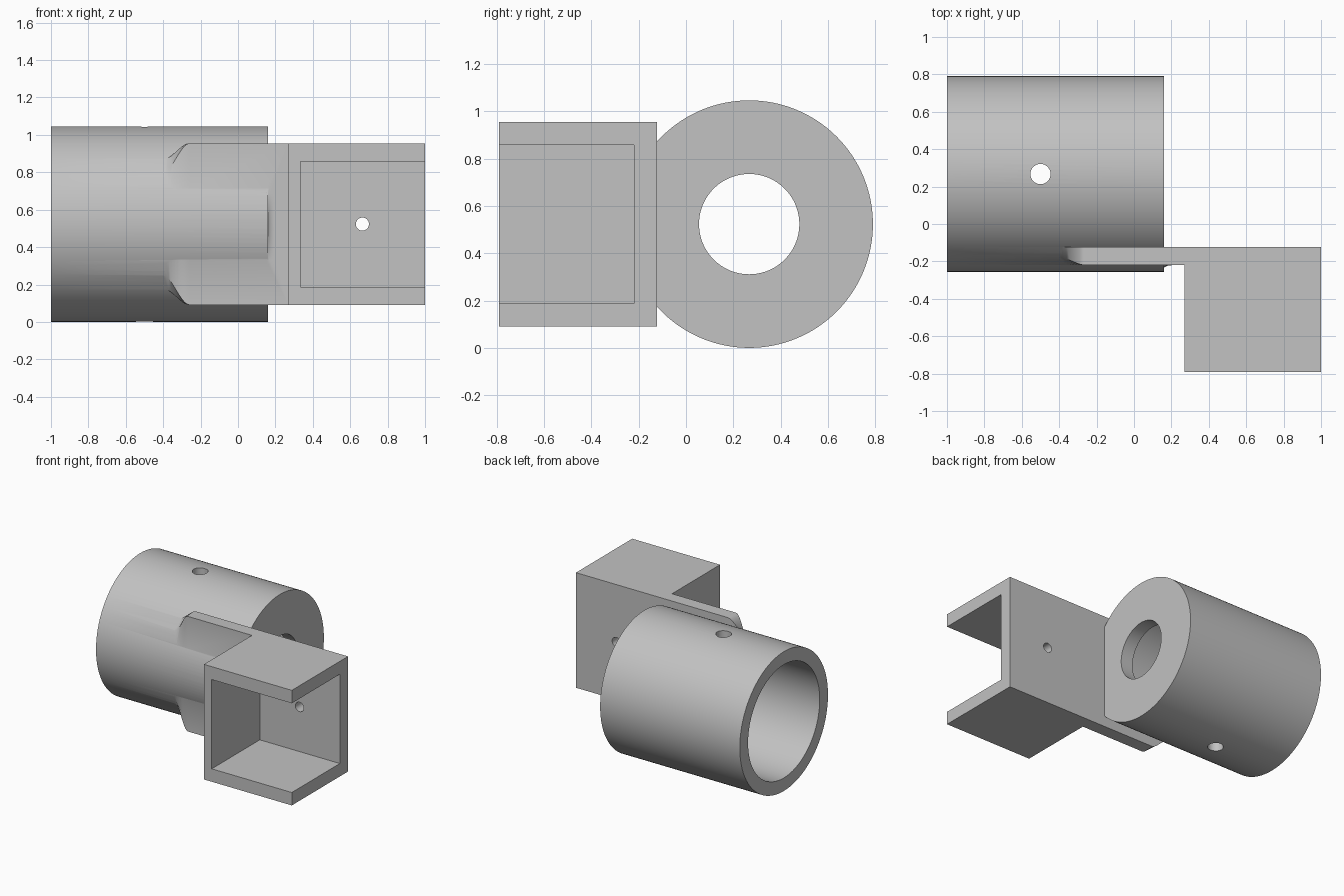
import bpy, bmesh, math
from mathutils import Vector

if "Cube" in bpy.data.objects:
    bpy.data.objects.remove(bpy.data.objects["Cube"], do_unlink=True)

grey = bpy.data.materials.new("plain_grey")
grey.use_nodes = True
grey.diffuse_color = (0.54, 0.54, 0.54, 1)
grey.node_tree.nodes["Principled BSDF"].inputs["Base Color"].default_value = grey.diffuse_color

R, CY, CZ = 0.523, 0.267, 0.523      # socket radius and axis
BACK, FRONT, HALF = -0.123, -0.22, 0.432  # plate faces and half height
END = 0.16                           # closed end of the socket


def cyl_z(y):
    """Half height of the socket's circle at depth y."""
    return math.sqrt(R * R - (y - CY) ** 2)


def smooth(t):
    return t * t * (3 - 2 * t)


def cylinder(name, radius, a, b, sides=128):
    a, b = Vector(a), Vector(b)
    bpy.ops.mesh.primitive_cylinder_add(vertices=sides, radius=radius, depth=(b - a).length,
                                        location=(a + b) / 2)
    ob = bpy.context.object
    ob.name = name
    ob.rotation_euler = (b - a).to_track_quat('Z', 'Y').to_euler()
    return ob


def block(name, x, y, half):
    bpy.ops.mesh.primitive_cube_add(size=1, location=(sum(x) / 2, sum(y) / 2, CZ))
    ob = bpy.context.object
    ob.name = name
    ob.scale = (x[1] - x[0], y[1] - y[0], half * 2)
    return ob


def loft(name, sections):
    """Skin closed sections given as (x, [(y, z above axis), ...])."""
    bm = bmesh.new()
    rings = [[bm.verts.new((x, y, CZ + z)) for y, z in pts] for x, pts in sections]
    n = len(rings[0])
    for r, s in zip(rings, rings[1:]):
        for i in range(n):
            j = (i + 1) % n
            bm.faces.new((r[i], r[j], s[j], s[i]))
    bm.faces.new(rings[0])
    bm.faces.new(rings[-1])
    bmesh.ops.recalc_face_normals(bm, faces=bm.faces)
    me = bpy.data.meshes.new(name)
    bm.to_mesh(me)
    bm.free()
    ob = bpy.data.objects.new(name, me)
    bpy.context.collection.objects.link(ob)
    return ob


def combine(target, other, operation):
    mod = target.modifiers.new(operation.lower(), 'BOOLEAN')
    mod.operation, mod.object, mod.solver = operation, other, 'EXACT'
    bpy.context.view_layer.update()
    bpy.context.view_layer.objects.active = target
    bpy.ops.object.modifier_apply(modifier=mod.name)
    bpy.data.objects.remove(other, do_unlink=True)


# Round socket body
body = cylinder("socket_bracket", R, (-1, CY, CZ), (END, CY, CZ))

# Mounting plate whose far end blends out of the socket
mid_y = -0.178
mid_z = cyl_z(mid_y)
core_z = cyl_z(FRONT)
sections = []
for i in range(11):
    t = i / 10
    s = smooth(t)
    zb = cyl_z(BACK) - 0.003
    zb += (HALF - zb) * s
    zf = mid_z + (HALF - mid_z) * s
    yf = mid_y + (FRONT - mid_y) * s
    half = [(BACK, zb), (yf, zf), (FRONT, core_z - 0.003)]
    sections.append((-0.4 + 0.14 * t, half + [(y, -z) for y, z in reversed(half)]))
sections.append((0.3, sections[-1][1]))
combine(body, loft("plate", sections), 'UNION')

# Small fillet where the socket end runs down onto the plate
rise = CY - R - FRONT
sections = []
for i in range(7):
    t = i / 6
    height = 1 - math.sqrt(1 - (1 - t) ** 2) if i else 1
    arc = []
    for k in range(17):
        z = core_z * (1 - k / 8)
        arc.append((FRONT + (CY - math.sqrt(R * R - z * z) - FRONT) * max(height, 0.02), z))
    sections.append((END - 0.01 + 0.05 * t, [(BACK - 0.03, core_z)] + arc + [(BACK - 0.03, -core_z)]))
combine(body, loft("end_fillet", sections), 'UNION')

# Channel box, open at the front and the outer side
combine(body, block("channel", (0.27, 1), (-0.79, BACK), HALF), 'UNION')
combine(body, block("channel_pocket", (0.335, 1.2), (-1, FRONT), 0.335), 'DIFFERENCE')

# Bore, end hole, cross pin hole and screw hole
for name, radius, a, b, sides in (
        ("bore", 0.425, (-1.2, CY, CZ), (END - 0.1, CY, CZ), 128),
        ("end_hole", 0.212, (-0.5, CY, CZ), (0.25, CY, CZ), 96),
        ("pin_hole", 0.054, (-0.5, CY, -0.2), (-0.5, CY, 1.3), 48),
        ("screw_hole", 0.035, (0.665, -0.3, CZ), (0.665, 0, CZ), 40)):
    combine(body, cylinder(name, radius, a, b, sides), 'DIFFERENCE')

# Finish
body.data.materials.clear()
body.data.materials.append(grey)
for p in body.data.polygons:
    p.material_index = 0
bpy.ops.object.select_all(action='DESELECT')
body.select_set(True)
bpy.context.view_layer.objects.active = body
bpy.ops.object.shade_smooth_by_angle(angle=math.radians(30))
